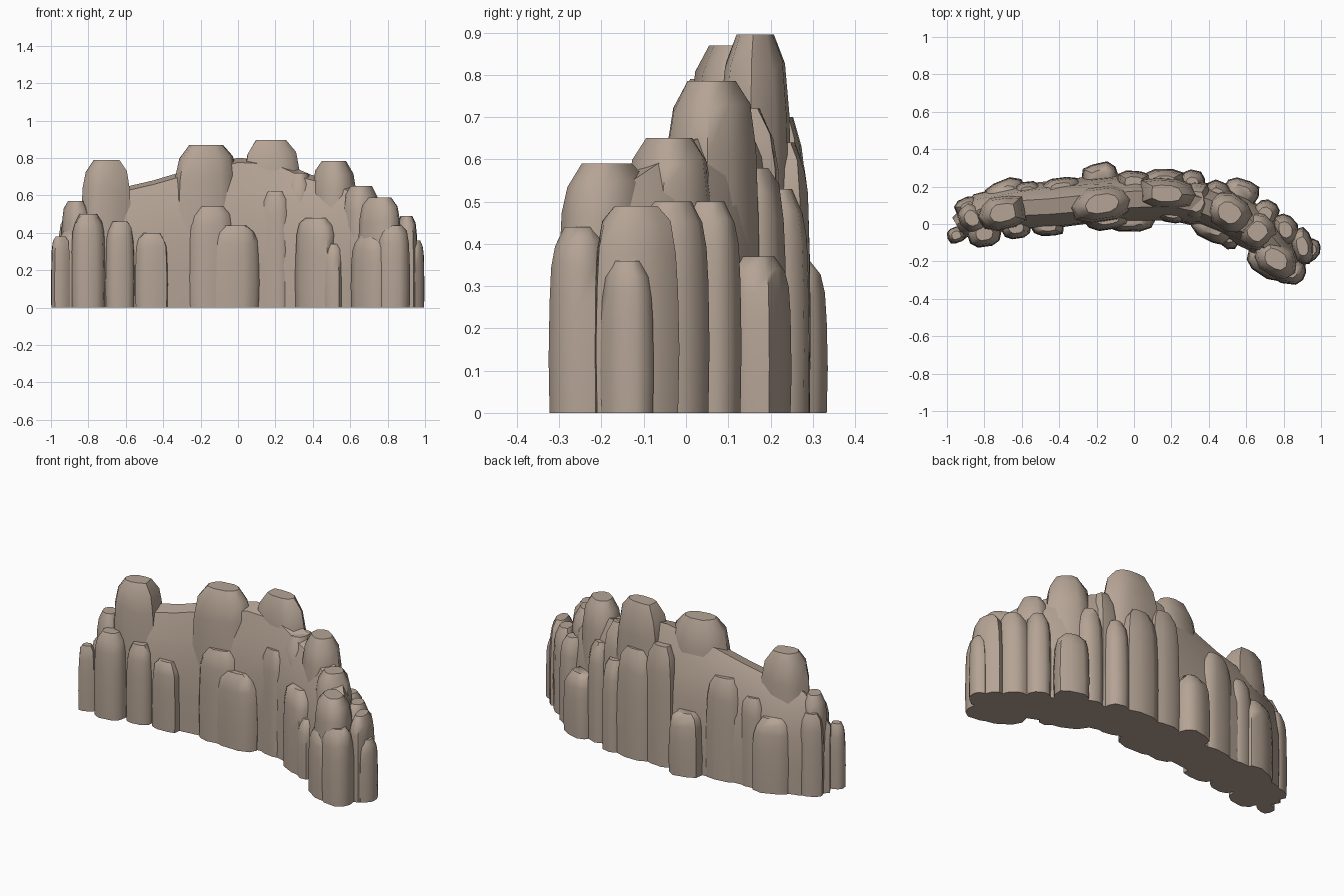
import bpy, bmesh, math, random
from mathutils import Vector

if "Cube" in bpy.data.objects:
    bpy.data.objects.remove(bpy.data.objects["Cube"])

random.seed(11)
stone = bpy.data.materials.new("warm grey stone")
stone.diffuse_color = (0.46, 0.37, 0.30, 1)
stone.use_nodes = True
stone.node_tree.nodes["Principled BSDF"].inputs["Base Color"].default_value = stone.diffuse_color


def loft(name, rings):
    """Skin closed rings of points, cap the ends, smooth with sharp creases."""
    bm = bmesh.new()
    vs = [[bm.verts.new(p) for p in r] for r in rings]
    n = len(rings[0])
    for a, b in zip(vs, vs[1:]):
        for i in range(n):
            j = (i + 1) % n
            bm.faces.new((a[i], a[j], b[j], b[i]))
    bm.faces.new(vs[0][::-1])
    bm.faces.new(vs[-1])
    bmesh.ops.recalc_face_normals(bm, faces=bm.faces)
    me = bpy.data.meshes.new(name)
    bm.to_mesh(me)
    bm.free()
    me.materials.append(stone)
    ob = bpy.data.objects.new(name, me)
    bpy.context.collection.objects.link(ob)
    bpy.ops.object.select_all(action='DESELECT')
    ob.select_set(True)
    bpy.context.view_layer.objects.active = ob
    bpy.ops.object.shade_smooth_by_angle(angle=math.radians(50))
    return ob


def rock(name, x, y, rx, ry, h, rot, n=10):
    """Upright weathered boulder with steep sides and a rounded crown."""
    r = math.radians(rot)
    k = [random.uniform(0.9, 1.07) for _ in range(n)]
    rings = []
    for f, s in ((0, .97), (.3, 1), (.6, .97), (.8, .92), (.92, .8), (1, .5)):
        ring = []
        for i in range(n):
            t = math.tau * i / n
            c, d = math.cos(t), math.sin(t)
            # slightly squared outline
            u = rx * s * k[i] * math.copysign(abs(c) ** .8, c)
            v = ry * s * k[i] * math.copysign(abs(d) ** .8, d)
            jit = 0 if f == 0 else random.uniform(-.018, .012)
            ring.append((x + u * math.cos(r) - v * math.sin(r),
                         y + u * math.sin(r) + v * math.cos(r),
                         h * f + jit * (f < 1)))
        rings.append(ring)
    loft(name, rings)


# curved core wall: centre x, y, half thickness, height
path = [(-.94, -.02, .06, .38), (-.82, .05, .11, .58), (-.62, .09, .12, .64),
        (-.45, .10, .12, .68), (-.25, .12, .12, .74), (0, .14, .12, .80),
        (.2, .14, .12, .79), (.38, .10, .12, .71), (.55, .03, .12, .67),
        (.69, -.06, .11, .61), (.81, -.19, .09, .52), (.86, -.26, .05, .40)]
section = [(-1, 0), (-1.02, .3), (-.95, .55), (-.75, .78), (-.4, .97),
           (.3, 1), (.72, .85), (.95, .55), (1.02, .3), (1, 0)]
rings = []
for i, (x, y, w, h) in enumerate(path):
    a, b = path[max(i - 1, 0)], path[min(i + 1, len(path) - 1)]
    t = Vector((b[0] - a[0], b[1] - a[1])).normalized()
    rings.append([(x - t.y * w * o * q, y + t.x * w * o * q, h * f)
                  for o, f in section for q in (random.uniform(.92, 1.08),)])
loft("core_wall", rings)

# tall peaks: x, y, rx, ry, height, rotation
peaks = [(-.70, .06, .14, .10, .79, 12), (-.17, .11, .18, .10, .87, 8),
         (.17, .165, .165, .095, .895, -4), (.51, .06, .13, .10, .785, -35),
         (.76, -.19, .13, .10, .59, -35), (-.87, .03, .07, .09, .57, 30),
         (.66, -.04, .10, .10, .65, -45), (.33, .12, .09, .11, .72, -15)]
# buttresses on the front
front = [(-.95, -.06, .05, .045, .38, 20), (-.80, -.05, .10, .075, .50, 5),
         (-.63, -.02, .08, .06, .46, 10), (-.46, -.01, .09, .06, .40, 0),
         (-.14, .03, .13, .065, .54, 5), (-.03, .02, .14, .06, .44, 0),
         (.20, .06, .09, .06, .62, -10), (.42, -.01, .12, .09, .48, -30),
         (.51, -.06, .07, .07, .34, -30), (.71, -.21, .12, .07, .39, -35),
         (.83, -.25, .10, .07, .44, -5), (.90, -.12, .06, .11, .49, 10),
         (.95, -.14, .045, .06, .36, -20)]
# buttresses on the back
back = [(-.89, .09, .07, .055, .48, 30), (-.69, .16, .12, .08, .43, 15),
        (-.57, .17, .08, .06, .52, 0), (-.39, .19, .11, .06, .60, 10),
        (-.18, .25, .105, .08, .36, 5), (.00, .22, .10, .07, .70, 0),
        (.16, .22, .12, .08, .64, 0), (.31, .21, .07, .08, .53, -15),
        (.44, .15, .08, .08, .58, -20), (.57, .17, .10, .075, .37, -15),
        (.70, .05, .07, .09, .50, -30), (.81, -.03, .07, .09, .50, 25)]
for label, group in (("peak", peaks), ("front_buttress", front), ("back_buttress", back)):
    for i, args in enumerate(group):
        rock(f"{label}_{i + 1}", *args)
